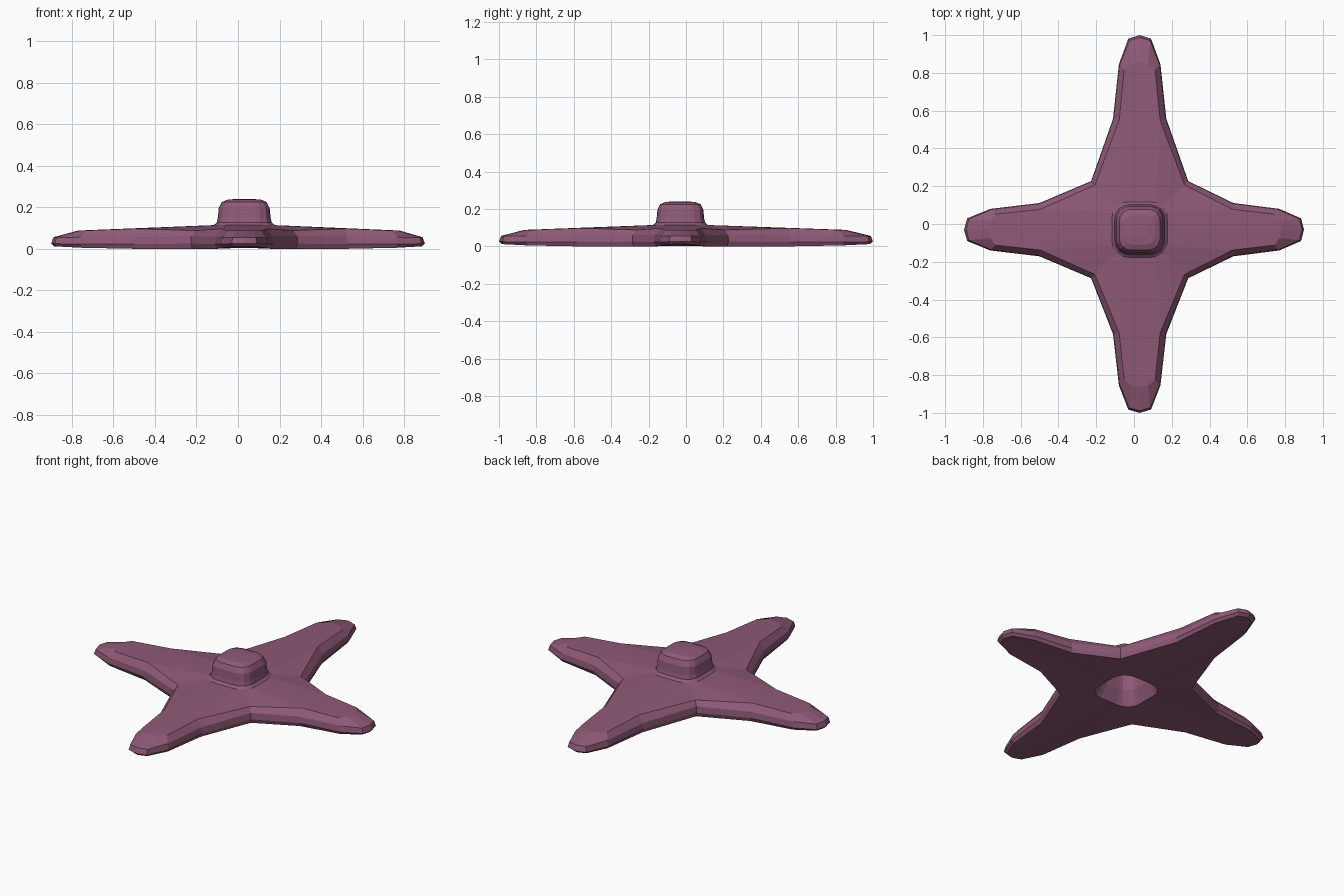
import bpy, bmesh

if "Cube" in bpy.data.objects:
    bpy.data.objects.remove(bpy.data.objects["Cube"])

# Knob axis and the length of each arm (+x, +y, -x, -y)
CX, CY = 0.03, -0.03
ARMS = [((1, 0), 0.87), ((0, 1), 1.03), ((-1, 0), 0.93), ((0, -1), 0.97)]


def star_ring(corner, hip, shoulder, tip_side, tip):
    """32-point star loop; arm entries are (fraction of length, half width, z)."""
    pts = []
    for (dx, dy), length in ARMS:
        def place(along, across, z):
            return (CX + dx * along - dy * across, CY + dy * along + dx * across, z)
        pts.append(place(corner[0], -corner[0], corner[1]))
        half = [hip, shoulder, tip_side]
        for f, w, z in half:
            pts.append(place(f * length, -w, z))
        pts.append(place(tip[0] * length, 0, tip[1]))
        for f, w, z in reversed(half):
            pts.append(place(f * length, w, z))
    return pts


def square_ring(h, z):
    """32-point rounded square matching the star loop."""
    pts = []
    side = [(0.84, -0.84), (0.97, -0.6), (1, -0.4), (1, -0.2),
            (1, 0), (1, 0.2), (1, 0.4), (0.97, 0.6)]
    for (dx, dy), _ in ARMS:
        for a, c in side:
            pts.append((CX + h * (dx * a - dy * c), CY + h * (dy * a + dx * c), z))
    return pts


rings = [
    # hollow inside the knob, open underneath
    square_ring(0.09, 0.215),
    square_ring(0.105, 0.19),
    square_ring(0.11, 0.08),
    square_ring(0.145, 0.003),
    # star body: underside, rim, upper bevel, top edge
    star_ring((0.25, 0.0), (0.565, 0.132, 0.0), (0.84, 0.10, 0.005),
              (0.965, 0.05, 0.011), (0.985, 0.012)),
    star_ring((0.257, 0.025), (0.57, 0.141, 0.022), (0.85, 0.11, 0.022),
              (0.982, 0.06, 0.025), (1.0, 0.026)),
    star_ring((0.255, 0.062), (0.57, 0.137, 0.058), (0.848, 0.105, 0.056),
              (0.972, 0.056, 0.054), (0.988, 0.056)),
    star_ring((0.237, 0.088), (0.565, 0.108, 0.097), (0.82, 0.082, 0.088),
              (0.85, 0.045, 0.088), (0.86, 0.088)),
    # knob with flared foot and rounded top
    square_ring(0.147, 0.114),
    square_ring(0.132, 0.127),
    square_ring(0.127, 0.15),
    square_ring(0.123, 0.195),
    square_ring(0.108, 0.225),
    square_ring(0.08, 0.237),
    square_ring(0.04, 0.24),
]

bm = bmesh.new()
loops = [[bm.verts.new(p) for p in r] for r in rings]
for a, b in zip(loops, loops[1:]):
    for i in range(32):
        j = (i + 1) % 32
        bm.faces.new((a[i], a[j], b[j], b[i]))
bm.faces.new(loops[0])
bm.faces.new(loops[-1])
bmesh.ops.recalc_face_normals(bm, faces=bm.faces)

mesh = bpy.data.meshes.new("star_base")
bm.to_mesh(mesh)
bm.free()
obj = bpy.data.objects.new("star_base_with_knob", mesh)
bpy.context.collection.objects.link(obj)

# Single plum colour
plum = bpy.data.materials.new("plum")
plum.diffuse_color = (0.275, 0.102, 0.184, 1)
plum.use_nodes = True
plum.node_tree.nodes["Principled BSDF"].inputs["Base Color"].default_value = plum.diffuse_color
mesh.materials.append(plum)
